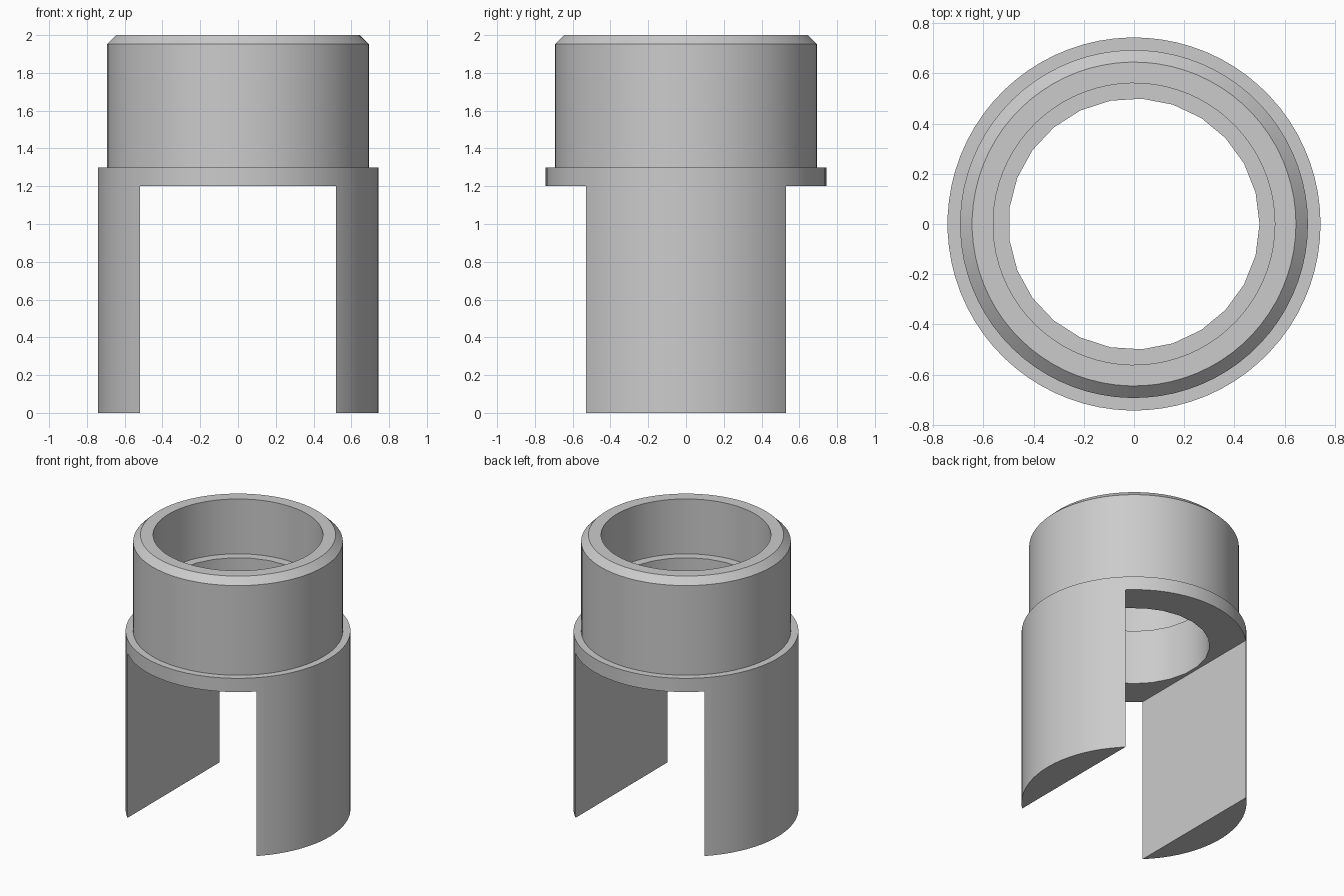
import bpy
import bmesh
from math import cos, sin, tau

cube = bpy.data.objects.get("Cube")
if cube:
    bpy.data.objects.remove(cube)

HEIGHT = 2.0
COLLAR_BOTTOM, COLLAR_TOP = 1.2, 1.3
COLLAR_R, SLEEVE_R, RIM_R = 0.743, 0.693, 0.645
SOCKET_R, SOCKET_FLOOR = 0.561, 1.6
BORE_R = 0.5
SLOT_HALF = 0.52

grey = bpy.data.materials.new("plain_grey")
grey.use_nodes = True
colour = (0.6, 0.6, 0.6, 1)
grey.diffuse_color = colour
grey.node_tree.nodes["Principled BSDF"].inputs["Base Color"].default_value = colour


def lathe(name, profile, sides):
    """Solid of revolution from (radius, z) rings, capped at both ends."""
    bm = bmesh.new()
    rings = [[bm.verts.new((r * cos(tau * i / sides), r * sin(tau * i / sides), z))
              for i in range(sides)] for r, z in profile]
    for low, high in zip(rings, rings[1:]):
        for i in range(sides):
            j = (i + 1) % sides
            bm.faces.new((low[i], low[j], high[j], high[i]))
    bm.faces.new(rings[0][::-1])
    bm.faces.new(rings[-1])
    mesh = bpy.data.meshes.new(name)
    bm.to_mesh(mesh)
    bm.free()
    obj = bpy.data.objects.new(name, mesh)
    bpy.context.collection.objects.link(obj)
    mesh.materials.append(grey)
    return obj


def cut(target, cutter):
    """Subtract the cutter from the target and remove it."""
    cutter.hide_render = True
    mod = target.modifiers.new("cut", 'BOOLEAN')
    mod.operation = 'DIFFERENCE'
    mod.solver = 'EXACT'
    mod.object = cutter
    bpy.context.view_layer.objects.active = target
    bpy.ops.object.modifier_apply(modifier=mod.name)
    bpy.data.objects.remove(cutter)


# Outer body: skirt and collar, narrower sleeve, chamfered rim
body = lathe("slotted_sleeve", [
    (COLLAR_R, 0), (COLLAR_R, COLLAR_TOP), (SLEEVE_R, COLLAR_TOP),
    (SLEEVE_R, HEIGHT - 0.047), (RIM_R, HEIGHT)], 75)

# Wide slot through the skirt leaves the two legs
bpy.ops.mesh.primitive_cube_add(size=1, location=(0, 0, COLLAR_BOTTOM / 2 - 0.5))
slot = bpy.context.object
slot.name = "slot_cutter"
slot.scale = (2 * SLOT_HALF, 2, COLLAR_BOTTOM + 1)
slot.data.materials.append(grey)
bpy.context.view_layer.update()
cut(body, slot)

# Stepped hole: wide socket from the top, narrower bore below its ledge
cut(body, lathe("socket_cutter", [(SOCKET_R, SOCKET_FLOOR), (SOCKET_R, HEIGHT + 0.2)], 75))
cut(body, lathe("bore_cutter", [(BORE_R, COLLAR_BOTTOM - 0.2), (BORE_R, SOCKET_FLOOR + 0.2)], 25))

# Soften the shallow facets, keep every real corner sharp
bpy.ops.object.select_all(action='DESELECT')
body.select_set(True)
bpy.context.view_layer.objects.active = body
bpy.ops.object.shade_smooth_by_angle(angle=0.35)
